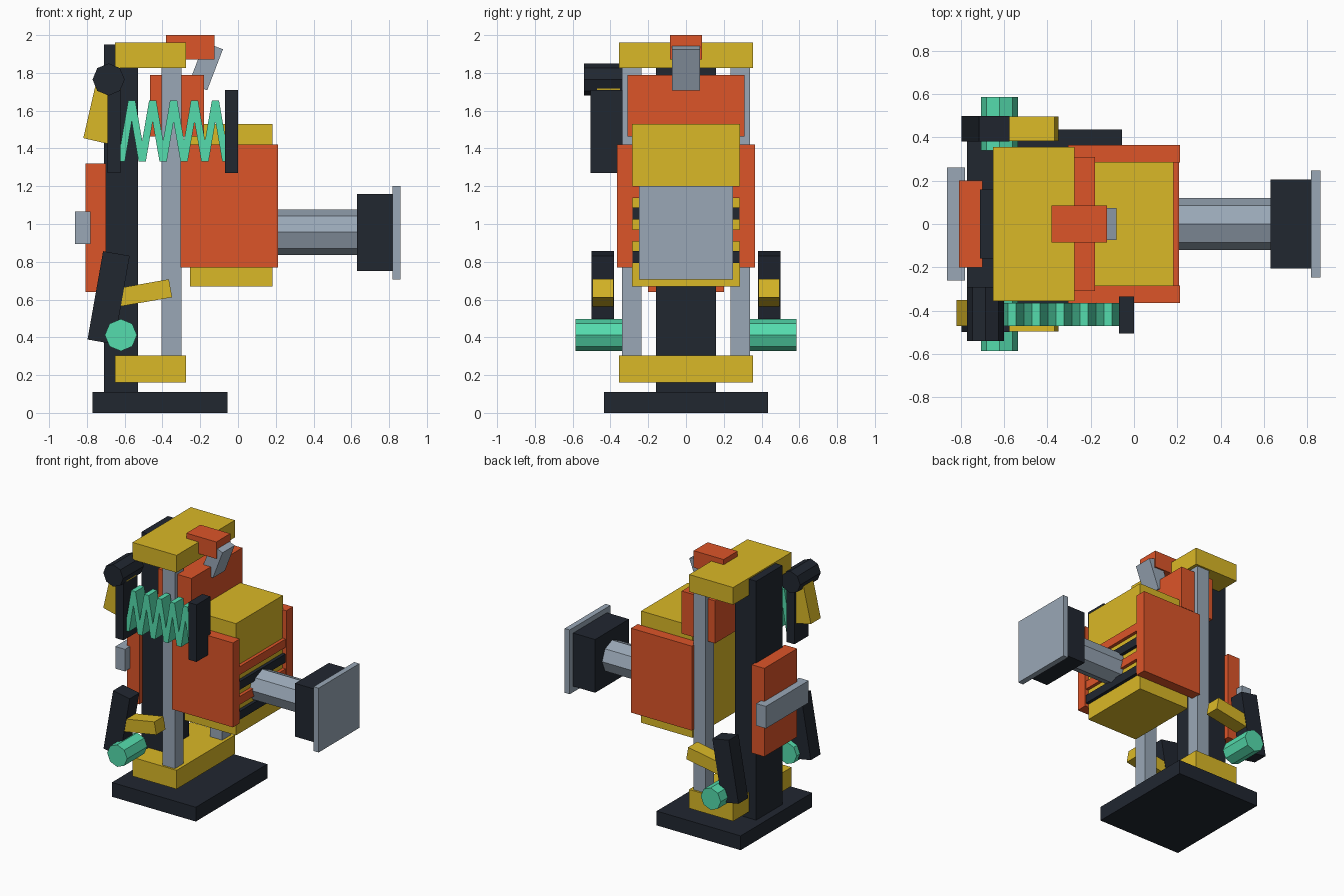
import bpy
from math import radians, pi

if "Cube" in bpy.data.objects:
    bpy.data.objects.remove(bpy.data.objects["Cube"])


def material(name, rgb):
    m = bpy.data.materials.new(name)
    m.diffuse_color = (*rgb, 1)
    m.use_nodes = True
    m.node_tree.nodes["Principled BSDF"].inputs["Base Color"].default_value = m.diffuse_color
    return m


ORANGE = material("orange", (0.72, 0.09, 0.022))
YELLOW = material("yellow", (0.70, 0.48, 0.02))
DARK = material("dark", (0.015, 0.02, 0.03))
STEEL = material("steel", (0.32, 0.39, 0.47))
GREEN = material("green", (0.09, 0.72, 0.42))


def mesh_object(name, verts, faces, mat):
    me = bpy.data.meshes.new(name)
    me.from_pydata(verts, [], faces)
    me.materials.append(mat)
    ob = bpy.data.objects.new(name, me)
    bpy.context.collection.objects.link(ob)
    return ob


def block(name, mat, size, loc, tilt=0):
    """Box with given size and centre, tilted about y in degrees."""
    bpy.ops.mesh.primitive_cube_add(size=1, location=loc)
    ob = bpy.context.object
    ob.name = name
    ob.scale = size
    ob.rotation_euler = (0, radians(tilt), 0)
    ob.data.materials.append(mat)
    return ob


def box(name, mat, x, y, z):
    """Box from (min, max) ranges."""
    r = (x, y, z)
    return block(name, mat, [b - a for a, b in r], [(a + b) / 2 for a, b in r])


def octagon_bar(name, mat, radius, length, loc, rot):
    bpy.ops.mesh.primitive_cylinder_add(vertices=8, radius=radius, depth=length,
                                        location=loc, rotation=rot)
    ob = bpy.context.object
    ob.name = name
    ob.data.materials.append(mat)
    return ob


# Base, column and frame
box("base_plate", DARK, (-.77, -.055), (-.435, .435), (0, .11))
box("rear_column", DARK, (-.71, -.53), (-.16, .16), (.10, 1.95))
box("lower_yoke", YELLOW, (-.65, -.275), (-.355, .355), (.16, .305))
box("upper_yoke", YELLOW, (-.65, -.275), (-.355, .355), (1.827, 1.96))

# Main body with face bars
box("body", YELLOW, (-.255, .183), (-.285, .285), (.67, 1.53))
box("head_block", ORANGE, (-.465, -.18), (-.31, .31), (1.463, 1.79))
for i in range(4):
    z = 1.17 - i * .115
    box(f"face_bar_{i}", DARK if i % 2 else ORANGE,
        (.17, .208), (-.285, .285), (z - .032, z + .032))

# Top latch
box("latch_cap", ORANGE, (-.38, -.125), (-.085, .085), (1.87, 2.0))
block("latch_lever", STEEL, (.104, .148, .233), (-.17, 0, 1.835), 21)

# Back pack
box("back_panel", ORANGE, (-.807, -.70), (-.2, .2), (.64, 1.32))
box("back_handle", STEEL, (-.863, -.78), (-.26, .26), (.895, 1.065))

# Ram
octagon_bar("ram_shaft", STEEL, .121, .48, (.41, 0, .957), (0, pi / 2, 0))
box("ram_head", DARK, (.63, .817), (-.206, .206), (.75, 1.16))
box("ram_face", STEEL, (.817, .86), (-.248, .248), (.705, 1.2))

# Parts repeated on both sides
for side, s in (("front", -1), ("rear", 1)):
    def span(a, b):
        return tuple(sorted((s * a, s * b)))
    box(f"{side}_post", STEEL, (-.405, -.30), span(.235, .34), (.30, 1.83))
    box(f"{side}_side_panel", ORANGE, (-.305, .213), span(.283, .365), (.77, 1.42))
    block(f"{side}_pedal_arm", DARK, (.143, .118, .475), (-.685, s * .44, .61), 10)
    block(f"{side}_pedal_link", YELLOW, (.32, .112, .097), (-.515, s * .44, .632), -10)
    octagon_bar(f"{side}_pedal_bar", GREEN, .085, .245, (-.62, s * .4625, .412),
                (pi / 2, 0, 0))

# Spring unit on the front side
octagon_bar("spring_pivot", DARK, .085, .25, (-.685, -.415, 1.765), (pi / 2, 0, 0))
block("spring_handle", YELLOW, (.135, .12, .34), (-.715, -.41, 1.605), 13)
box("spring_plate_inner", DARK, (-.69, -.622), (-.505, -.335), (1.27, 1.71))
box("spring_plate_outer", DARK, (-.07, 0), (-.505, -.335), (1.27, 1.71))

# Zigzag spring: constant-width ribbon extruded along y
step, low, high, half = .0554, 1.33, 1.653, .019
rise = half * (high - low) / step
upper, lower = [], []
for i in range(11):
    x = -.618 + i * step
    flat = [(x - half, high if i % 2 else low), (x + half, high if i % 2 else low)]
    if i % 2:
        upper += flat
        lower.append((x, high - rise))
    else:
        lower += flat
        upper.append((x, low + rise))
outline = lower + upper[::-1]
n = len(outline)
verts = [(x, y, z) for y in (-.47, -.365) for x, z in outline]
faces = [list(range(n)), list(range(2 * n - 1, n - 1, -1))]
faces += [[(i + 1) % n, i, i + n, (i + 1) % n + n] for i in range(n)]
mesh_object("zigzag_spring", verts, faces, GREEN)
